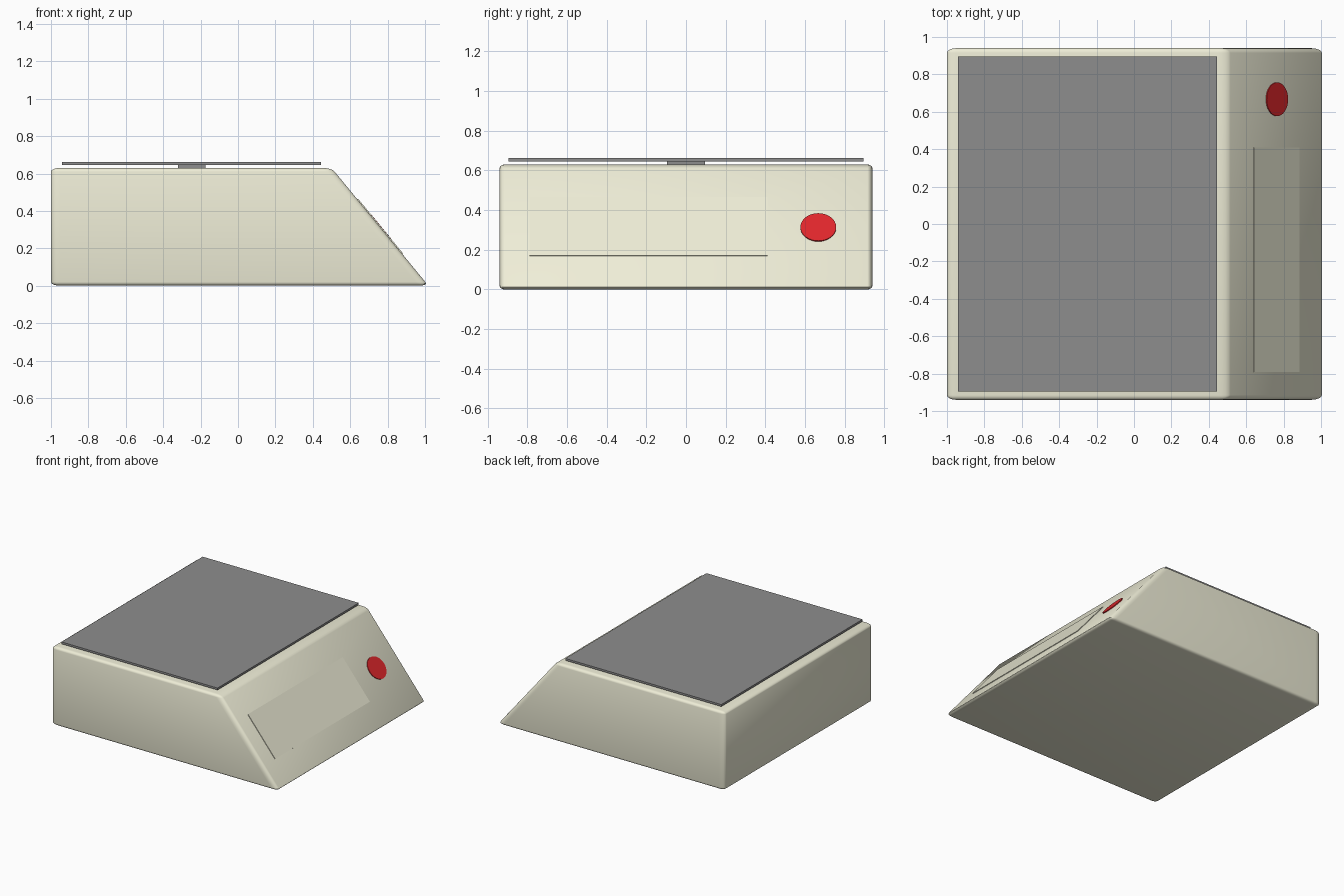
import bpy, bmesh, math
from mathutils import Vector, Matrix

if "Cube" in bpy.data.objects:
    bpy.data.objects.remove(bpy.data.objects["Cube"])

def material(name, rgb):
    m = bpy.data.materials.new(name)
    m.diffuse_color = (*rgb, 1)
    m.use_nodes = True
    m.node_tree.nodes["Principled BSDF"].inputs["Base Color"].default_value = m.diffuse_color
    return m

CREAM = material("cream_plastic", (0.86, 0.85, 0.68))
RED = material("red_button", (0.75, 0.02, 0.025))
GREY = material("grey_plate", (0.27, 0.27, 0.27))

def finish(name, bm, mat):
    bmesh.ops.recalc_face_normals(bm, faces=bm.faces)
    me = bpy.data.meshes.new(name)
    bm.to_mesh(me)
    bm.free()
    me.materials.append(mat)
    ob = bpy.data.objects.new(name, me)
    bpy.context.collection.objects.link(ob)
    bpy.ops.object.select_all(action='DESELECT')
    bpy.context.view_layer.objects.active = ob
    ob.select_set(True)
    bpy.ops.object.shade_smooth_by_angle(angle=math.radians(35))
    return ob

def box(name, lo, hi, mat, matrix=Matrix()):
    lo, hi = Vector(lo), Vector(hi)
    bm = bmesh.new()
    bmesh.ops.create_cube(bm, size=1, matrix=matrix @ Matrix.Translation((lo + hi) / 2)
                          @ Matrix.Diagonal((*(hi - lo), 1)))
    return finish(name, bm, mat)

# Wedge body: side profile extruded along y, bevelled before a non-uniform squash
squash = Vector((1, 0.5, 0.4))
bm = bmesh.new()
profile = [(-1, 0), (1.018, 0), (0.5, 0.63), (-1, 0.63)]
face = bm.faces.new([bm.verts.new((x, -0.94 / squash.y, z / squash.z)) for x, z in profile])
ext = bmesh.ops.extrude_face_region(bm, geom=[face])
bmesh.ops.translate(bm, vec=(0, 1.88 / squash.y, 0),
                    verts=[v for v in ext["geom"] if isinstance(v, bmesh.types.BMVert)])
bmesh.ops.recalc_face_normals(bm, faces=bm.faces)
bmesh.ops.bevel(bm, geom=bm.edges[:], offset=0.05, offset_type='OFFSET',
                segments=4, profile=0.5, affect='EDGES')
bmesh.ops.scale(bm, vec=squash, verts=bm.verts)
finish("body", bm, CREAM)

# Weighing plate on its small post
box("plate_post", (-0.32, -0.095, 0.60), (-0.175, 0.095, 0.65), GREY)
box("weighing_plate", (-0.94, -0.895, 0.646), (0.445, 0.895, 0.662), GREY)

# Local frame on the sloped face: x runs down the slope, z points outward
down = Vector((0.518, 0, -0.63)).normalized()
out = Vector((-down.z, 0, down.x))
slope = Matrix.Translation((0.759, 0, 0.315)) @ Matrix((down, (0, 1, 0), out)).transposed().to_4x4()

# Display panel
box("display_panel", (-0.19, -0.79, -0.02), (0.19, 0.41, 0.005), CREAM, slope)

# Round button
bm = bmesh.new()
bmesh.ops.create_cone(bm, cap_ends=True, segments=32, radius1=0.09, radius2=0.09, depth=0.028,
                      matrix=slope @ Matrix.Translation((0.005, 0.667, -0.008)))
finish("power_button", bm, RED)
